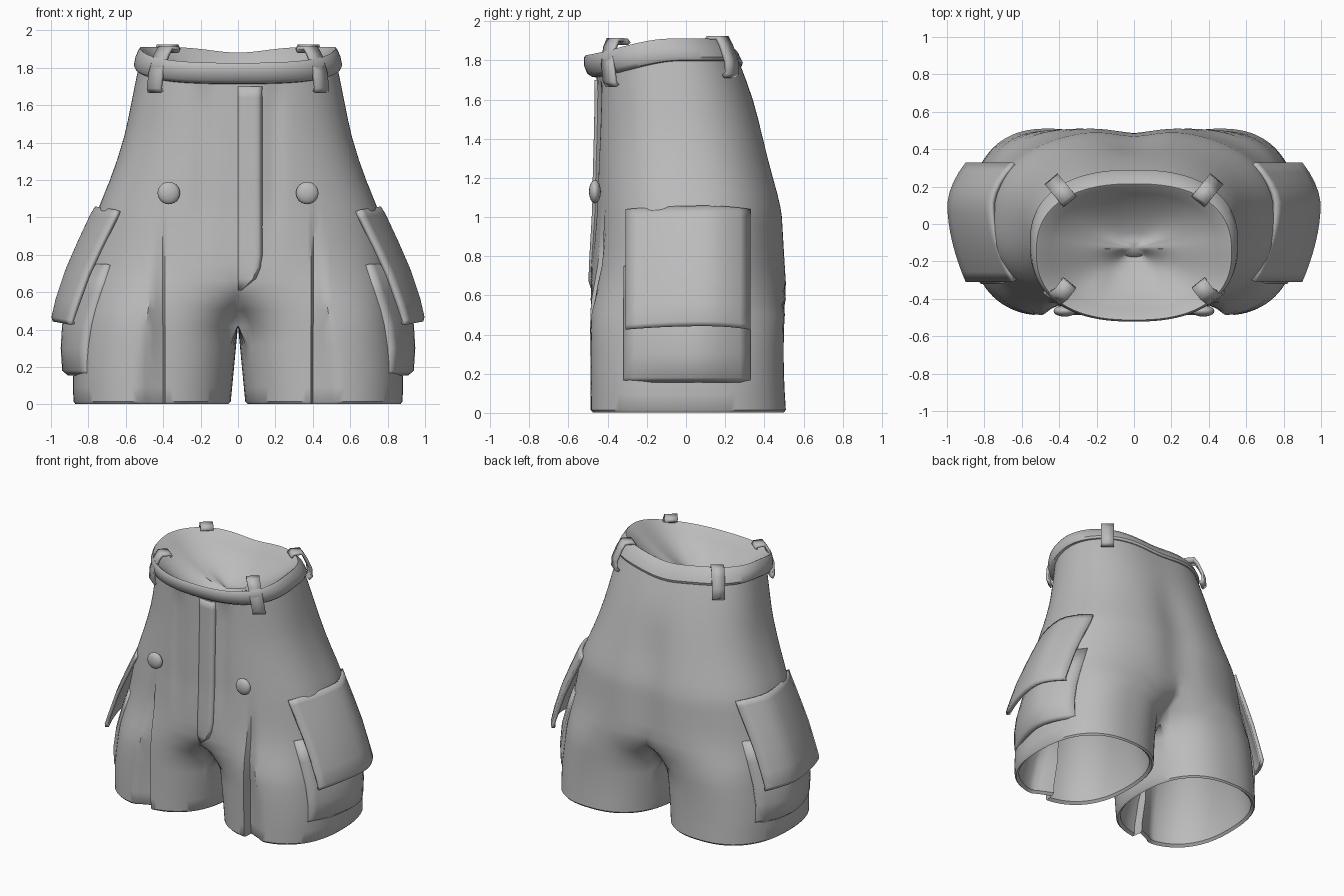
import bpy, bmesh, math
from mathutils import Vector
from mathutils.bvhtree import BVHTree

if "Cube" in bpy.data.objects:
    bpy.data.objects.remove(bpy.data.objects["Cube"])

cloth = bpy.data.materials.new("grey_cloth")
cloth.diffuse_color = (0.5, 0.5, 0.5, 1)
cloth.use_nodes = True
cloth.node_tree.nodes["Principled BSDF"].inputs["Base Color"].default_value = cloth.diffuse_color


def finish(name, bm, mirror=True, solid=0.0, angle=40):
    me = bpy.data.meshes.new(name)
    bm.to_mesh(me)
    bm.free()
    me.materials.append(cloth)
    ob = bpy.data.objects.new(name, me)
    bpy.context.collection.objects.link(ob)
    bpy.ops.object.select_all(action='DESELECT')
    bpy.context.view_layer.objects.active = ob
    ob.select_set(True)
    bpy.ops.object.shade_smooth_by_angle(angle=math.radians(angle))
    if solid:
        s = ob.modifiers.new("thickness", 'SOLIDIFY')
        s.thickness, s.offset = solid, -1
    if mirror:
        m = ob.modifiers.new("mirror", 'MIRROR')
        m.merge_threshold = 0.0005
    return ob


def loft(bm, rows, closed):
    vs = [[bm.verts.new(p) for p in r] for r in rows]
    for a, b in zip(vs, vs[1:]):
        n = len(a)
        for j in range(n if closed else n - 1):
            k = (j + 1) % n
            bm.faces.new((a[j], a[k], b[k], b[j]))


def clamp(v, a, b):
    return max(a, min(b, v))


def smooth(a, b, v):
    t = clamp((v - a) / (b - a), 0, 1)
    return t * t * (3 - 2 * t)


POW = 2 / 2.4


def spow(v, p=POW):
    return math.copysign(abs(v) ** p, v)


# Outside of legs and hips: height, outer x, front y, back y
SHELL = [(.015, .88, -.49, .51), (.2, .88, -.49, .50), (.42, .85, -.49, .50),
         (.58, .83, -.487, .51), (.75, .81, -.485, .515), (.95, .77, -.475, .507),
         (1.05, .745, -.47, .497), (1.2, .685, -.468, .46), (1.4, .61, -.463, .40),
         (1.55, .57, -.46, .345), (1.715, .533, -.458, .28)]
# Waistband, widest along its lower edge
BAND = [(1.718, .548, -.48, .285), (1.735, .557, -.505, .29), (1.78, .548, -.522, .268),
        (1.815, .532, -.522, .232), (1.828, .522, -.513, .215), (1.822, .512, -.503, .206)]


def densify(rows, n):
    out = []
    for i in range(len(rows) - 1):
        p = [rows[clamp(i + k, 0, len(rows) - 1)] for k in (-1, 0, 1, 2)]
        for s in range(n):
            t = s / n
            out.append(tuple(b + .5 * t * (c - a + t * (2*a - 5*b + 4*c - d + t * (3*(b - c) + d - a)))
                             for a, b, c, d in zip(*p)))
    return out + [rows[-1]]


# Full rows carry height, inner x, outer x, front y, back y
rows = []
for s, z in ((0, .85), (.4, .70), (.75, .45), (.92, .25), (1, .08), (1, .02)):   # leg lining
    rows.append((z, .46 - .395 * s, .46 + .395 * s, .01 - .47 * s, .01 + .47 * s))
LINING = len(rows)
rows.append((.003, .05, .87, -.48, .50))                                  # hem
rows += [(z, .04 * max(0, 1 - z / .42), x, f, b) for z, x, f, b in densify(SHELL, 2)]
rows += [(z, 0, x, f, b) for z, x, f, b in BAND]
for i in range(1, 9):                                                     # inner bowl
    s = 1 - i / 8
    rows.append((1.82 - .24 * (1 - s * s), 0, .512 * s, -.13 - .373 * s, -.13 + .336 * s))
FRONT, SIDE, IN = 18, 60, 9


def ring(row, lining):
    z0, xi, xo, yf, yb = row
    w = 0 if lining else smooth(.42, .82, z0)
    yc, ry = (yf + yb) / 2, (yb - yf) / 2
    cx = (1 - w) * (xi + xo) / 2
    rx = xo - cx
    joined = not lining and z0 >= .4199        # left and right halves meet at x = 0
    start = math.radians(150)
    if joined and rx > 0:
        start = min(start, math.acos(-min(1, cx / rx) ** (1 / POW)))
    # one column follows the pleat edge
    edge = clamp((.39 - cx) / rx, -.5, .75) if rx > 0 else 0
    pleat = math.acos(spow(edge, 1 / POW))
    angles = [-start + (start - pleat) * i / (FRONT - 1) for i in range(FRONT)]
    angles += [-pleat + .02 + (start + pleat - .02) * i / (SIDE - 1) for i in range(SIDE)]
    angles += [start + (2 * math.pi - 2 * start) * (i + 1) / (IN + 1) for i in range(IN)]
    y_end = ry * spow(math.sin(start))
    pts = []
    for i, a in enumerate(angles):
        inner = i >= FRONT + SIDE
        x, y = cx + rx * spow(math.cos(a)), yc + ry * spow(math.sin(a))
        if joined and inner:
            x, y = 0, yc + y_end * (1 - 2 * (i - FRONT - SIDE + 1) / (IN + 1))
        if joined and i in (0, FRONT + SIDE - 1):
            x = 0
        # pleat below the button, seat crease and fly-side fold
        wide = .03 + .12 * (1 - z0 / 1.1)
        d = x - .385
        if FRONT <= i and not inner and y < yc and z0 < 1.08 and d < wide and rx > .35:
            y += .075 * min(1, (1.08 - z0) / .7) * (1 - max(0, d) / wide) ** .7
        if y > yc and joined:
            y -= .035 * math.exp(-(x / .15) ** 2) * (1 - smooth(1.2, 1.6, z0)) * w
        if y < yc and joined and z0 < 1.7:
            y += .014 * math.exp(-((x - .19) / .05) ** 2) * smooth(.7, 1.2, z0)
        # the waist rises toward the sides and back
        t = (y - yf) / (yb - yf) if yb - yf > .001 else .5
        rise = .095 * smooth(-.15, .6, t) - .012
        rise -= .03 * smooth(.7, 1, t) * math.exp(-(x / .2) ** 2)
        pts.append((x, y, z0 + rise * smooth(1.2, 1.7, z0)))
    return pts


bm = bmesh.new()
loft(bm, [ring(r, i < LINING) for i, r in enumerate(rows)], True)
bmesh.ops.delete(bm, geom=[f for f in bm.faces if all(v.co.x < 1e-4 for v in f.verts)],
                 context='FACES')
bmesh.ops.remove_doubles(bm, verts=bm.verts, dist=1e-4)
tree = BVHTree.FromBMesh(bm)
finish("shorts_body", bm)


def front_y(x, z):
    hit = tree.ray_cast(Vector((max(x, .004), -2, z)), Vector((0, 1, 0)))[0]
    return hit.y if hit else -.47


# Fly flap draped on the front, curving in at its lower end
bm = bmesh.new()
strip = []
for i in range(19):
    z = .61 + 1.09 * i / 18
    wide = .13 * math.sqrt(max(.02, 1 - max(0, (.8 - z) / .19) ** 2))
    strip.append([(wide * k / 6, front_y(wide * k / 6, z) - (.002 + .002 * k if k < 6 else 0), z)
                  for k in range(7)])
loft(bm, strip, False)
finish("fly_flap", bm, mirror=False, solid=.006)


# Curved patch on the side of the leg; levels are height, edge x, middle x
def side_patch(name, levels, y0, y1, peak, thick, lift):
    bm = bmesh.new()
    grid = []
    for z, xe, xm in levels:
        r = []
        for k in range(13):
            y = y0 + (y1 - y0) * k / 12
            d = (y - peak) / ((y1 if y > peak else y0) - peak)
            r.append((xe + (xm - xe) * (1 - abs(d) ** 1.8), y, z + lift * (1 - d * d)))
        grid.append(r)
    loft(bm, grid, False)
    finish(name, bm, solid=thick, angle=50)


side_patch("cargo_pocket", [(.155, .80, .91), (.18, .815, .94), (.3, .82, .948),
                            (.43, .80, .94), (.6, .75, .89), (.75, .70, .83)],
           -.32, .33, .06, .045, 0)
side_patch("pocket_flap", [(.425, .895, .992), (.45, .90, .998), (.55, .865, .975),
                           (.7, .81, .925), (.85, .74, .86), (1.0, .665, .79),
                           (1.04, .648, .765)], -.31, .33, .1, .025, .018)

# Domed buttons
bm = bmesh.new()
bmesh.ops.create_uvsphere(bm, u_segments=20, v_segments=12, radius=.06)
for v in bm.verts:
    v.co = Vector((.37 + v.co.x, -.465 + v.co.y * .5, 1.13 + v.co.z))
finish("button", bm, angle=60)


# Belt loops folded over the waistband; path is outward, height
def belt_loop(name, origin, direction, path, lean):
    out = Vector((*direction, 0)).normalized()
    side = Vector((-out.y, out.x, 0))
    bm = bmesh.new()
    strip = []
    for d, z in path:
        c = Vector((*origin, z)) + out * d + side * lean * (path[0][1] - z)
        strip.append([c - side * .045, c + side * .045])
    loft(bm, strip, False)
    bmesh.ops.reverse_faces(bm, faces=bm.faces)
    finish(name, bm, solid=.02, angle=35)


belt_loop("front_belt_loop", (.375, -.35), (.6, -.75),
          [(-.05, 1.89), (-.035, 1.912), (.03, 1.915), (.06, 1.87),
           (.085, 1.78), (.085, 1.69), (.07, 1.665)], .16)
belt_loop("back_belt_loop", (.38, .165), (.62, .75),
          [(-.06, 1.90), (-.04, 1.925), (.03, 1.925), (.06, 1.88),
           (.095, 1.80), (.10, 1.73), (.075, 1.71)], 0)
